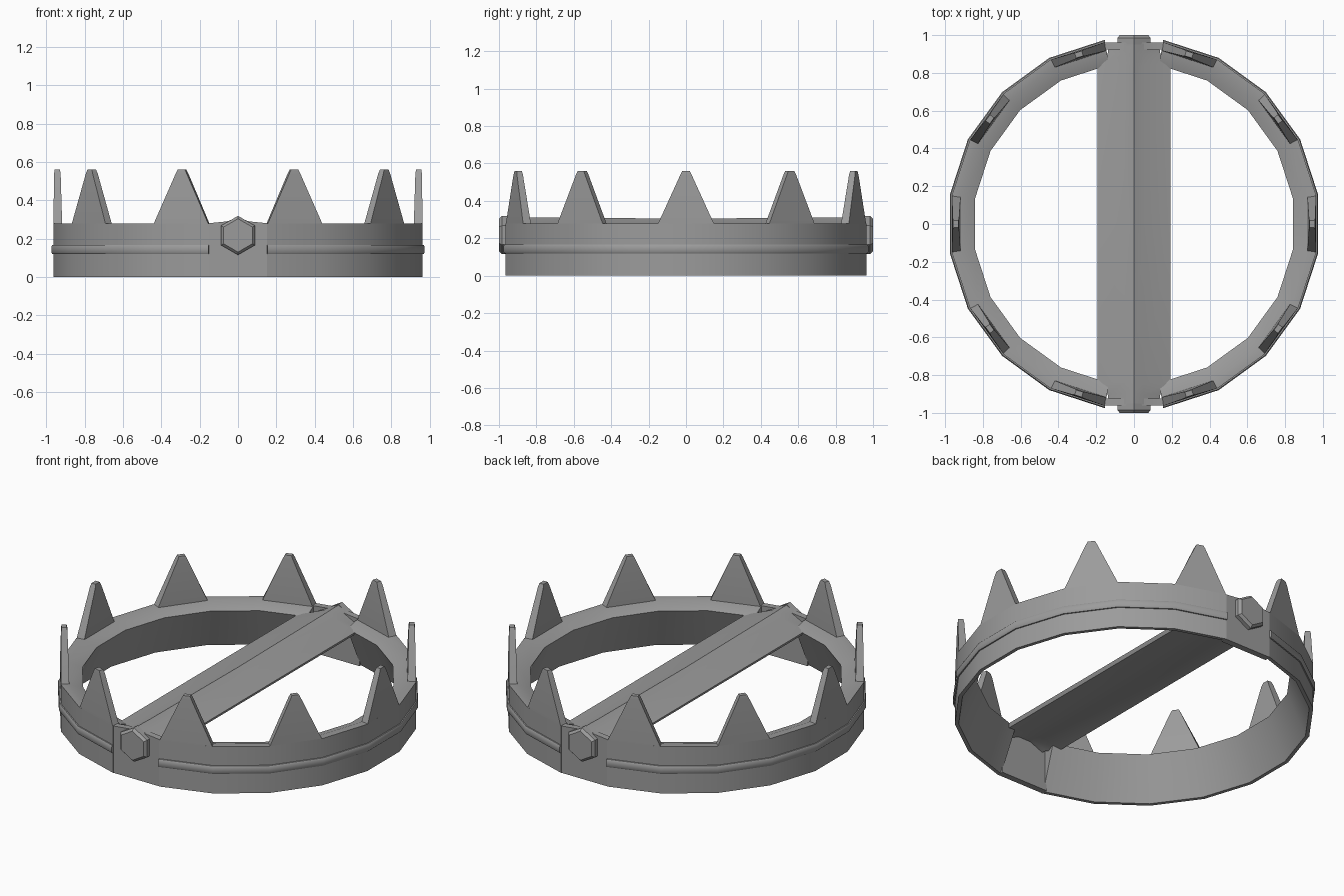
import bpy, bmesh, math

if "Cube" in bpy.data.objects:
    bpy.data.objects.remove(bpy.data.objects["Cube"])

steel = bpy.data.materials.new("steel_grey")
steel.diffuse_color = (0.33, 0.33, 0.33, 1)
steel.use_nodes = True
steel.node_tree.nodes["Principled BSDF"].inputs["Base Color"].default_value = steel.diffuse_color
STEP = math.radians(18)          # ring is a 20-sided polygon
MITRE = math.cos(STEP / 2)


def finish(name, bm, angle=30):
    bmesh.ops.recalc_face_normals(bm, faces=bm.faces)
    me = bpy.data.meshes.new(name)
    bm.to_mesh(me)
    bm.free()
    ob = bpy.data.objects.new(name, me)
    bpy.context.collection.objects.link(ob)
    me.materials.append(steel)
    bpy.ops.object.select_all(action='DESELECT')
    ob.select_set(True)
    bpy.context.view_layer.objects.active = ob
    bpy.ops.object.shade_smooth_by_angle(angle=math.radians(angle))
    return ob


def loft(bm, sections):
    """Skin closed cross-sections and cap both ends."""
    rows = [[bm.verts.new(p) for p in s] for s in sections]
    n = len(rows[0])
    for a, b in zip(rows, rows[1:]):
        for i in range(n):
            j = (i + 1) % n
            bm.faces.new((a[i], a[j], b[j], b[i]))
    bm.faces.new(rows[0])
    bm.faces.new(rows[-1][::-1])


def polar(r, a, z):
    return (r * math.sin(a), -r * math.cos(a), z)


def half_ring(name, profile, side, angle=30):
    """Sweep an (apothem, z) profile over the nine facets of one side."""
    bm = bmesh.new()
    loft(bm, [[polar(r / MITRE, side * (k + 0.5) * STEP, z) for r, z in profile]
              for k in range(10)])
    return finish(name, bm, angle)


# Jaw walls flare inward towards the top; ribs run round the outside
wall = [(0.964, 0), (0.964, 0.28), (0.922, 0.28), (0.842, 0.25), (0.943, 0)]
rib = [(0.955, 0.118), (0.97, 0.12), (0.975, 0.128),
       (0.975, 0.158), (0.97, 0.166), (0.955, 0.168)]
for side, label in ((1, "right"), (-1, "left")):
    half_ring(label + "_jaw", wall, side)
    half_ring(label + "_rib", rib, side, 40)

    # Tapered teeth on every other facet
    bm = bmesh.new()
    for k in range(5):
        a = side * (2 * k + 1) * STEP
        ca, sa = math.cos(a), math.sin(a)
        secs = []
        for half, outer, inner, z in ((0.151, 0.964, 0.918, 0.275),
                                      (0.030, 0.960, 0.926, 0.54),
                                      (0.020, 0.957, 0.930, 0.56)):
            secs.append([(r * sa + t * ca, -r * ca + t * sa, z)
                         for r, t in ((outer, -half), (outer, half),
                                      (inner, half * 0.95), (inner, -half * 0.95))])
        loft(bm, secs)
    finish(label + "_teeth", bm)

# Ridged bar across the middle, made as a bent sheet narrowing at both ends
bm = bmesh.new()
sections = []
for y, w, top in ((-0.955, 0.13, 0.314), (-0.90, 0.14, 0.314), (-0.84, 0.194, 0.312),
                  (0, 0.194, 0.305),
                  (0.84, 0.194, 0.312), (0.90, 0.14, 0.314), (0.955, 0.13, 0.314)):
    sections.append([(-w, y, 0.248), (-0.05, y, top - 0.022), (0, y, top),
                     (0.05, y, top - 0.022), (w, y, 0.248),
                     (w - 0.01, y, 0.228), (0.04, y, top - 0.05),
                     (-0.04, y, top - 0.05), (-w + 0.01, y, 0.228)])
loft(bm, sections)
finish("cross_bar", bm)

for s, label in ((-1, "front"), (1, "back")):
    # Upright plate closing the ring at each end of the bar
    bm = bmesh.new()
    outline = [(-0.156, 0), (0.156, 0), (0.156, 0.28), (0.05, 0.291),
               (0, 0.314), (-0.05, 0.291), (-0.156, 0.28)]
    loft(bm, [[(x, s * y, z) for x, z in outline] for y in (0.925, 0.962)])
    finish(label + "_plate", bm)

    # Hexagonal bolt with a chamfered head
    bm = bmesh.new()
    loft(bm, [[(r * math.sin(i * math.pi / 3), s * y,
                0.217 + r * math.cos(i * math.pi / 3)) for i in range(6)]
              for r, y in ((0.102, 0.95), (0.102, 0.985), (0.087, 1.0))])
    finish(label + "_bolt", bm)
